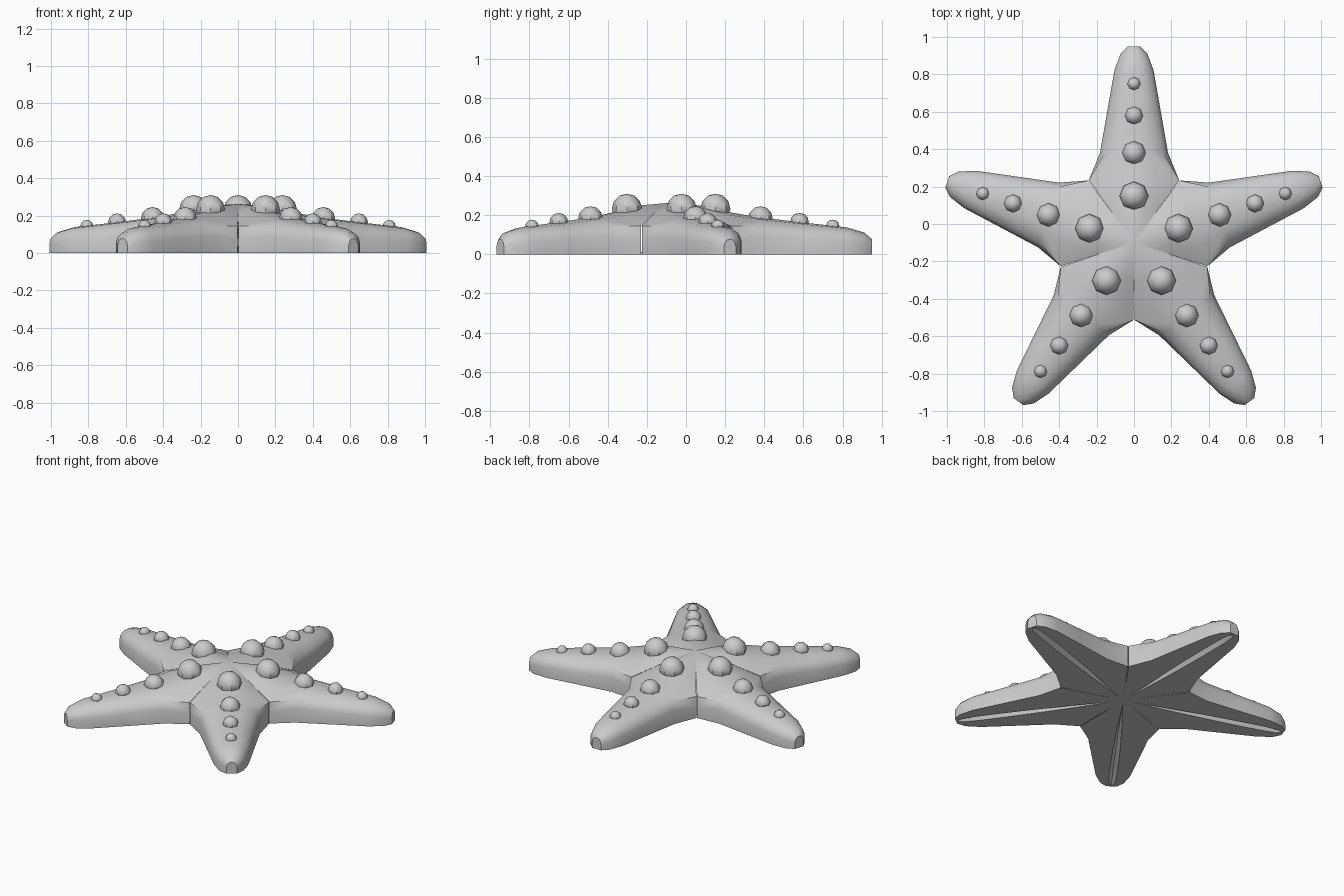
import bpy, bmesh
from math import sin, cos, tan, radians
from mathutils import Vector

if "Cube" in bpy.data.objects:
    bpy.data.objects.remove(bpy.data.objects["Cube"])

CENTRE_Y = -0.1
T36 = tan(radians(36))
ARM_ANGLES = [radians(90 + 72 * k) for k in range(5)]


def place(angle, along, side, z):
    c, s = cos(angle), sin(angle)
    return Vector((along * c - side * s, CENTRE_Y + along * s + side * c, z))


def smooth(obj, angle):
    bpy.ops.object.select_all(action='DESELECT')
    obj.select_set(True)
    bpy.context.view_layer.objects.active = obj
    bpy.ops.object.shade_smooth_by_angle(angle=radians(angle))


def new_object(name, bm, angle):
    mesh = bpy.data.meshes.new(name)
    bm.to_mesh(mesh)
    bm.free()
    obj = bpy.data.objects.new(name, mesh)
    bpy.context.collection.objects.link(obj)
    smooth(obj, angle)
    return obj


# Arm stations: distance along, half width, ridge height, groove half width, groove depth
STATIONS = [
    (0.335, 0.241, 0.213, 0.014, 0.03),
    (0.48, 0.182, 0.188, 0.019, 0.04),
    (0.72, 0.14, 0.16, 0.024, 0.04),
    (0.92, 0.105, 0.138, 0.024, 0.035),
    (1.01, 0.072, 0.112, 0.018, 0.02),
    (1.05, 0.032, 0.078, 0.0, 0.0),
]
# Upper cross-section: fraction of half width, fraction of ridge height
PROFILE = [(1, 0), (1, 0.5), (0.86, 0.76), (0.48, 0.95), (0, 1)]
NOTCH = [(1, 0), (1, 0.36), (1, 0.68), (0.5, 0.93), (0, 1)]


def half_section(i):
    u, w, h, g, d = STATIONS[i]
    prof = NOTCH if i == 0 else PROFILE
    return [(u, 0, d), (u, g, 0)] + [(u, f * w, k * h) for f, k in prof]


# Body: five mirrored half arms joined along the valleys
bm = bmesh.new()


def strip(rows, angle, sign):
    for a, b in zip(rows, rows[1:]):
        for j in range(len(a) - 1):
            pts = []
            for u, v, z in (a[j], b[j], b[j + 1], a[j + 1]):
                p = place(angle, u, v * sign, z)
                if all((p - q).length > 1e-5 for q in pts):
                    pts.append(p)
            if len(pts) > 2:
                bm.faces.new([bm.verts.new(p) for p in pts])


sections = [half_section(i) for i in range(len(STATIONS))]
r = 0.17
top_inner = [[(0, 0, 0.262)] * 3,
             [(r, r * T36, 0.208), (r, r * T36 * 0.5, 0.238), (r, 0, 0.25)],
             sections[0][4:]]
under_inner = [[(0, 0, 0)] * 3,
               [(0.05, 0, 0), (0.05, 0, 0), (0.05, 0.05 * T36, 0)],
               sections[0][:3]]
for angle in ARM_ANGLES:
    for sign in (1, -1):
        strip(sections, angle, sign)
        strip(top_inner, angle, sign)
        strip(under_inner, angle, sign)
    # Blunt arm end
    end = sections[-1][2:]
    loop = end + [(u, -v, z) for u, v, z in end[-2::-1]]
    bm.faces.new([bm.verts.new(place(angle, *p)) for p in loop])
bmesh.ops.remove_doubles(bm, verts=bm.verts[:], dist=0.002)
bmesh.ops.recalc_face_normals(bm, faces=bm.faces[:])
new_object("starfish_body", bm, 42)

# Bumps: distance along arm, radius, centre height
BUMPS = [(0.25, 0.077, 0.233), (0.48, 0.063, 0.183),
         (0.68, 0.048, 0.164), (0.85, 0.035, 0.142)]
bm = bmesh.new()
for angle in ARM_ANGLES:
    for u, rad, z in BUMPS:
        made = bmesh.ops.create_uvsphere(bm, u_segments=8, v_segments=6, radius=rad)
        bmesh.ops.translate(bm, verts=made['verts'], vec=place(angle, u, 0, z))
new_object("ridge_bumps", bm, 42)
